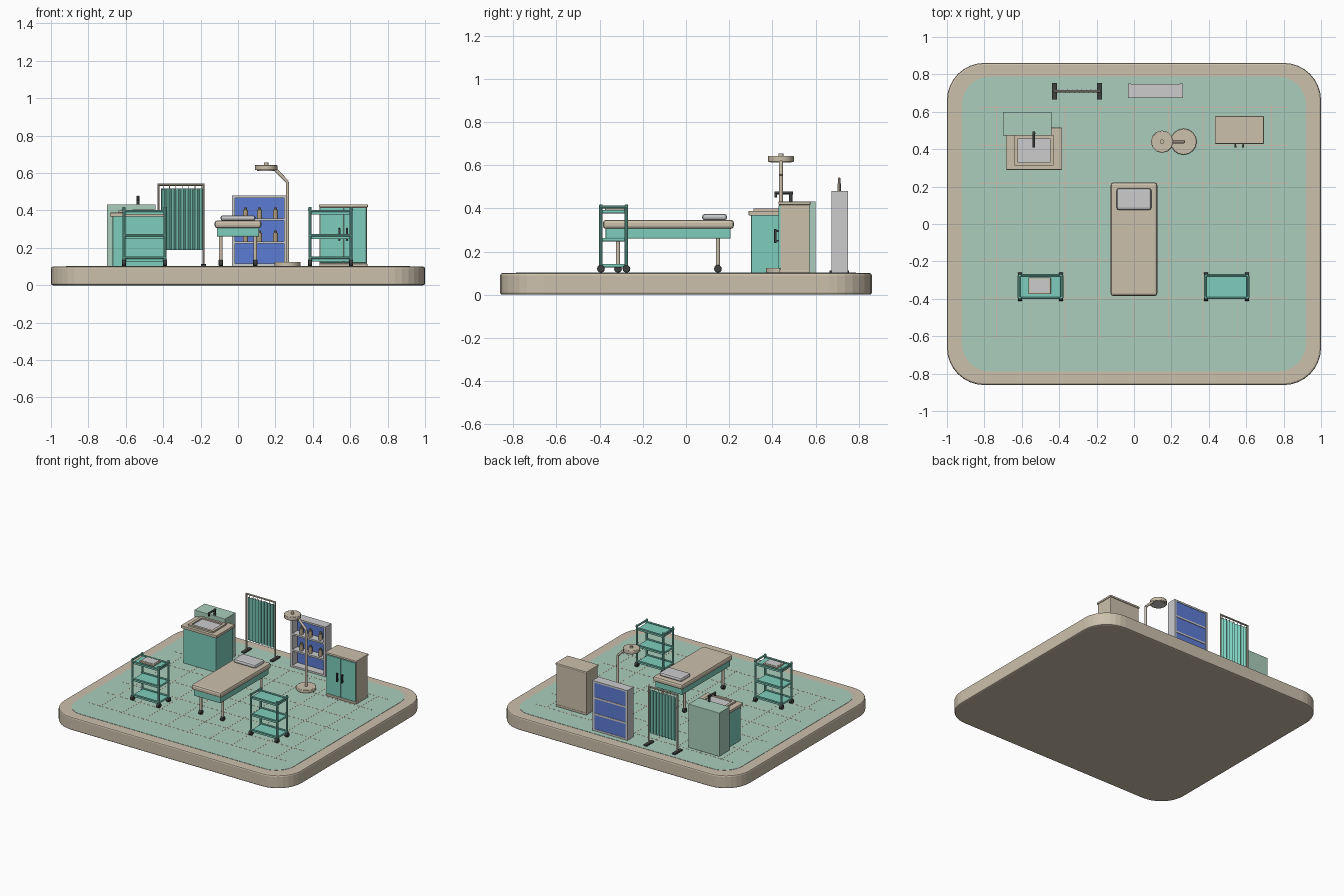
import bpy, bmesh, math
from mathutils import Vector

if "Cube" in bpy.data.objects:
    bpy.data.objects.remove(bpy.data.objects["Cube"])


def material(name, r, g, b):
    lin = [((c / 255 + 0.055) / 1.055) ** 2.4 for c in (r, g, b)]
    m = bpy.data.materials.new(name)
    m.diffuse_color = (*lin, 1)
    m.use_nodes = True
    m.node_tree.nodes["Principled BSDF"].inputs["Base Color"].default_value = m.diffuse_color
    return m


TAN = material("warm beige", 204, 192, 172)
MINT = material("pale green", 170, 206, 188)
TEAL = material("teal", 126, 206, 188)
BLUE = material("blue", 92, 124, 212)
GREY = material("light grey", 204, 204, 206)
DARK = material("charcoal", 62, 64, 64)
BROWN = material("dull tan", 178, 160, 130)


def finish(bm, name, mat, bevel=0, smooth=False, seg=2):
    bmesh.ops.recalc_face_normals(bm, faces=bm.faces)
    me = bpy.data.meshes.new(name)
    bm.to_mesh(me)
    bm.free()
    me.materials.append(mat)
    ob = bpy.data.objects.new(name, me)
    bpy.context.collection.objects.link(ob)
    if bevel:
        mod = ob.modifiers.new("bevel", 'BEVEL')
        mod.width, mod.segments = bevel, seg
        mod.limit_method, mod.angle_limit = 'ANGLE', math.radians(40)
    if smooth:
        bpy.ops.object.select_all(action='DESELECT')
        ob.select_set(True)
        bpy.context.view_layer.objects.active = ob
        bpy.ops.object.shade_smooth_by_angle(angle=math.radians(35))
    return ob


def box(name, x0, x1, y0, y1, z0, z1, mat, bevel=0):
    bm = bmesh.new()
    bmesh.ops.create_cube(bm, size=1)
    for v in bm.verts:
        v.co = Vector(((x0 + x1) / 2 + v.co.x * (x1 - x0),
                       (y0 + y1) / 2 + v.co.y * (y1 - y0),
                       (z0 + z1) / 2 + v.co.z * (z1 - z0)))
    return finish(bm, name, mat, bevel)


def rod(name, a, b, r, mat, n=12, bevel=0):
    a, b = Vector(a), Vector(b)
    bm = bmesh.new()
    bmesh.ops.create_cone(bm, cap_ends=True, segments=n, radius1=r, radius2=r, depth=(b - a).length)
    q = (b - a).to_track_quat('Z', 'Y')
    for v in bm.verts:
        v.co = q @ v.co + (a + b) / 2
    return finish(bm, name, mat, bevel, n > 8)


def slab(name, hx, hy, r, z0, z1, mat, bevel=0):
    # rounded rectangle, extruded
    bm = bmesh.new()
    vs = []
    for i, (sx, sy) in enumerate([(1, 1), (-1, 1), (-1, -1), (1, -1)]):
        for k in range(9):
            t = math.pi / 2 * (i + k / 8)
            vs.append(bm.verts.new((sx * (hx - r) + r * math.cos(t), sy * (hy - r) + r * math.sin(t), z0)))
    f = bm.faces.new(vs)
    ex = bmesh.ops.extrude_face_region(bm, geom=[f])
    bmesh.ops.translate(bm, vec=(0, 0, z1 - z0), verts=[e for e in ex['geom'] if isinstance(e, bmesh.types.BMVert)])
    return finish(bm, name, mat, bevel)


def caster(name, x, y, r=0.018):
    rod(name + "_wheel", (x - 0.011, y, 0.102 + r), (x + 0.011, y, 0.102 + r), r, DARK, 12, 0.003)


# platform and tiled floor
slab("platform", 1, 0.861, 0.2, 0, 0.1, TAN, 0.01)
slab("floor", 0.92, 0.788, 0.15, 0.095, 0.102, MINT)
for i in range(9):
    x = -0.736 + 0.184 * i
    box("tile_joint", x - 0.0025, x + 0.0025, -0.61, 0.63, 0.1, 0.1027, TAN)
for i in range(7):
    y = -0.6 + 0.204 * i
    box("tile_joint", -0.83, 0.83, y - 0.0025, y + 0.0025, 0.1, 0.1027, TAN)

# examination bed
box("bed_frame", -0.113, 0.113, -0.373, 0.207, 0.26, 0.31, TEAL, 0.005)
box("mattress", -0.125, 0.125, -0.385, 0.222, 0.305, 0.347, TAN, 0.014)
box("pillow", -0.093, 0.093, 0.075, 0.19, 0.345, 0.374, GREY, 0.012)
for x in (-0.092, 0.092):
    for y in (-0.315, 0.148):
        rod("bed_leg", (x, y, 0.125), (x, y, 0.265), 0.01, TAN)
        caster("bed", x, y)


# instrument trolleys
def trolley(cx, cy):
    for z in (0.135, 0.255, 0.385):
        box("trolley_shelf", cx - 0.108, cx + 0.108, cy - 0.06, cy + 0.06, z - 0.008, z + 0.008, TEAL, 0.004)
        for s in (-1, 1):
            rod("shelf_rail", (cx - 0.112, cy + s * 0.061, z + 0.012), (cx + 0.112, cy + s * 0.061, z + 0.012),
                0.006, TEAL, 8)
    for sx in (-1, 1):
        x = cx + sx * 0.11
        rod("trolley_handle", (x + sx * 0.005, cy - 0.06, 0.406), (x + sx * 0.005, cy + 0.06, 0.406), 0.007, TEAL, 8)
        for sy in (-1, 1):
            y = cy + sy * 0.059
            rod("trolley_post", (x, y, 0.125), (x, y, 0.418), 0.008, TEAL, 10, 0.002)
            caster("trolley", x, y)


trolley(-0.5, -0.335)
trolley(0.495, -0.335)
box("instrument_tray", -0.565, -0.445, -0.375, -0.285, 0.392, 0.404, TAN, 0.003)
box("tray_lining", -0.555, -0.455, -0.365, -0.295, 0.403, 0.406, GREY)

# sink unit with tall back block
box("sink_cabinet", -0.67, -0.395, 0.302, 0.505, 0.1, 0.37, TEAL, 0.003)
box("sink_counter", -0.685, -0.385, 0.29, 0.515, 0.367, 0.388, TAN, 0.003)
box("sink_back_block", -0.7, -0.44, 0.473, 0.6, 0.1, 0.432, MINT, 0.003)
X0, X1, Y0, Y1 = -0.64, -0.43, 0.312, 0.475
for a in ((X0, X1, Y0, Y0 + 0.018), (X0, X1, Y1 - 0.018, Y1),
          (X0, X0 + 0.02, Y0, Y1), (X1 - 0.02, X1, Y0, Y1)):
    box("basin_rim", *a, 0.385, 0.4, TAN)
box("basin_floor", X0 + 0.01, X1 - 0.01, Y0 + 0.01, Y1 - 0.01, 0.384, 0.39, GREY)
rod("faucet_post", (-0.535, 0.485, 0.43), (-0.535, 0.485, 0.478), 0.008, DARK)
rod("faucet_spout", (-0.535, 0.495, 0.472), (-0.535, 0.41, 0.472), 0.007, DARK)
rod("faucet_tip", (-0.535, 0.416, 0.474), (-0.535, 0.416, 0.45), 0.006, DARK)

# privacy screen with pleated curtain
bm = bmesh.new()
cols = []
N = 72
for i in range(N + 1):
    t = i / N
    y = 0.71 + 0.007 * math.sin(t * 9 * 2 * math.pi)
    x = -0.412 + 0.226 * t
    cols.append([bm.verts.new((x, y + d, z)) for d, z in
                 ((-0.002, 0.188), (-0.002, 0.516), (0.002, 0.516), (0.002, 0.188))])
for a, b in zip(cols, cols[1:]):
    for k in range(4):
        bm.faces.new((a[k], a[(k + 1) % 4], b[(k + 1) % 4], b[k]))
bm.faces.new(cols[0])
bm.faces.new(cols[-1])
finish(bm, "curtain", TEAL, 0, True)
rod("screen_top_rail", (-0.43, 0.71, 0.538), (-0.18, 0.71, 0.538), 0.006, TAN, 10)
for x in (-0.425, -0.185):
    rod("screen_post", (x, 0.71, 0.105), (x, 0.71, 0.54), 0.006, TAN, 10)
    box("screen_foot", x - 0.014, x + 0.014, 0.665, 0.755, 0.101, 0.113, DARK, 0.003)
for i in range(7):
    x = -0.4 + 0.034 * i
    rod("curtain_hook", (x, 0.71, 0.51), (x, 0.71, 0.536), 0.002, TAN, 6)

# open supply shelf with blue back
box("shelf_back", -0.018, 0.248, 0.735, 0.746, 0.112, 0.468, BLUE)
for x in (-0.032, 0.246):
    box("shelf_side", x, x + 0.016, 0.675, 0.75, 0.1, 0.48, GREY)
for z in (0.102, 0.222, 0.345, 0.467):
    box("shelf_board", -0.03, 0.26, 0.676, 0.749, z, z + 0.013, GREY)
for z in (0.235, 0.358):
    for x in (0.04, 0.115, 0.2):
        rod("supply_bottle", (x, 0.705, z), (x, 0.705, z + 0.045), 0.014, BROWN)
        rod("bottle_cap", (x, 0.705, z + 0.045), (x, 0.705, z + 0.057), 0.008, BROWN, 10)

# floor lamp
rod("lamp_base", (0.265, 0.44, 0.1), (0.265, 0.44, 0.124), 0.07, TAN, 16, 0.004)
path = [(0.265, 0.44, 0.12), (0.265, 0.44, 0.552), (0.2, 0.44, 0.618), (0.15, 0.44, 0.638)]
for a, b in zip(path, path[1:]):
    rod("lamp_arm", a, b, 0.009, TAN)
rod("lamp_head", (0.15, 0.44, 0.615), (0.15, 0.44, 0.643), 0.06, TAN, 12, 0.004)
rod("lamp_lens", (0.15, 0.44, 0.612), (0.15, 0.44, 0.617), 0.048, GREY, 12)
rod("lamp_knob", (0.15, 0.44, 0.64), (0.15, 0.44, 0.655), 0.012, TAN)

# two-door cupboard
box("cupboard_body", 0.437, 0.69, 0.437, 0.572, 0.105, 0.425, TAN, 0.003)
box("cupboard_top", 0.432, 0.695, 0.428, 0.577, 0.416, 0.432, TAN, 0.005)
box("cupboard_plinth", 0.435, 0.692, 0.43, 0.575, 0.1, 0.116, TAN, 0.004)
for x, hx in ((0.441, 0.542), (0.565, 0.583)):
    box("cupboard_door", x, x + 0.121, 0.429, 0.44, 0.12, 0.413, TEAL, 0.002)
    box("door_handle", hx - 0.006, hx + 0.006, 0.408, 0.42, 0.24, 0.305, DARK, 0.003)
    for z in (0.25, 0.295):
        box("handle_mount", hx - 0.004, hx + 0.004, 0.415, 0.432, z - 0.004, z + 0.004, DARK)
